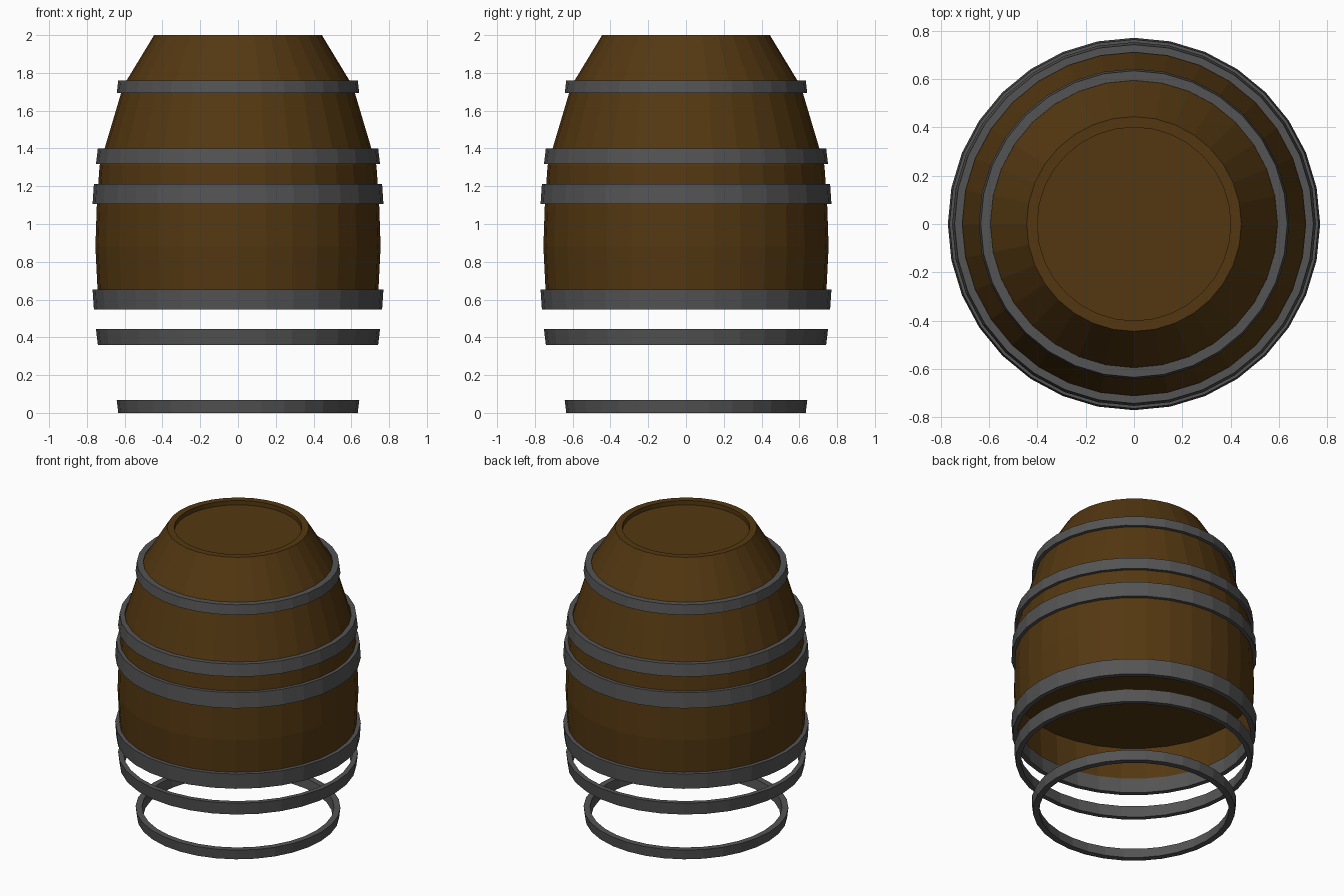
import bpy, bmesh, math

if "Cube" in bpy.data.objects:
    bpy.data.objects.remove(bpy.data.objects["Cube"])

SIDES = 32

def material(name, rgb):
    m = bpy.data.materials.new(name)
    m.diffuse_color = (*rgb, 1.0)
    m.use_nodes = True
    m.node_tree.nodes["Principled BSDF"].inputs["Base Color"].default_value = m.diffuse_color
    return m

wood = material("dark_wood", (0.088, 0.039, 0.0055))
iron = material("grey_iron", (0.088, 0.088, 0.090))

def lathe(name, profile, mat, closed=False, cap_end=False):
    """Revolve (radius, z) points around z with flat facets."""
    bm = bmesh.new()
    rings = []
    for r, z in profile:
        rings.append([bm.verts.new((r * math.cos(2 * math.pi * i / SIDES),
                                    r * math.sin(2 * math.pi * i / SIDES), z))
                      for i in range(SIDES)])
    pairs = list(zip(rings, rings[1:]))
    if closed:
        pairs.append((rings[-1], rings[0]))
    for a, b in pairs:
        for i in range(SIDES):
            j = (i + 1) % SIDES
            bm.faces.new((a[i], a[j], b[j], b[i]))
    if cap_end:
        bm.faces.new(rings[-1])
    me = bpy.data.meshes.new(name)
    bm.to_mesh(me)
    bm.free()
    me.materials.append(mat)
    ob = bpy.data.objects.new(name, me)
    bpy.context.collection.objects.link(ob)
    return ob

# Barrel staves with open bottom, top rim and recessed lid
lathe("barrel_body", [(0.743, 0.64), (0.755, 0.88), (0.748, 1.09), (0.733, 1.31),
                      (0.608, 1.73), (0.444, 2.0), (0.40, 2.0), (0.40, 1.97)],
      wood, cap_end=True)

# Flat board closing the inside at the widest point
bm = bmesh.new()
bmesh.ops.create_circle(bm, cap_ends=True, segments=SIDES, radius=0.753)
bmesh.ops.translate(bm, verts=bm.verts, vec=(0, 0, 0.88))
bmesh.ops.reverse_faces(bm, faces=[f for f in bm.faces if f.normal.z > 0])
me = bpy.data.meshes.new("inner_board")
bm.to_mesh(me)
bm.free()
me.materials.append(wood)
bpy.context.collection.objects.link(bpy.data.objects.new("inner_board", me))

# Iron hoops, mirrored in pairs about z = MID: bottom z, top z, bottom r, top r
MID = 0.88
hoops = [("end", 1.693, 1.76, 0.642, 0.634),
         ("middle", 1.317, 1.40, 0.752, 0.742),
         ("centre", 1.107, 1.212, 0.770, 0.763)]
for label, z0, z1, r0, r1 in hoops:
    t = 0.04 if label == "end" else 0.032
    ring = [(r0, z0), (r1, z1), (r1 - t, z1), (r0 - t, z0)]
    lathe("upper_%s_hoop" % label, ring, iron, closed=True)
    low = [(r, 2 * MID - z) for r, z in reversed(ring)]
    lathe("lower_%s_hoop" % label, low, iron, closed=True)
